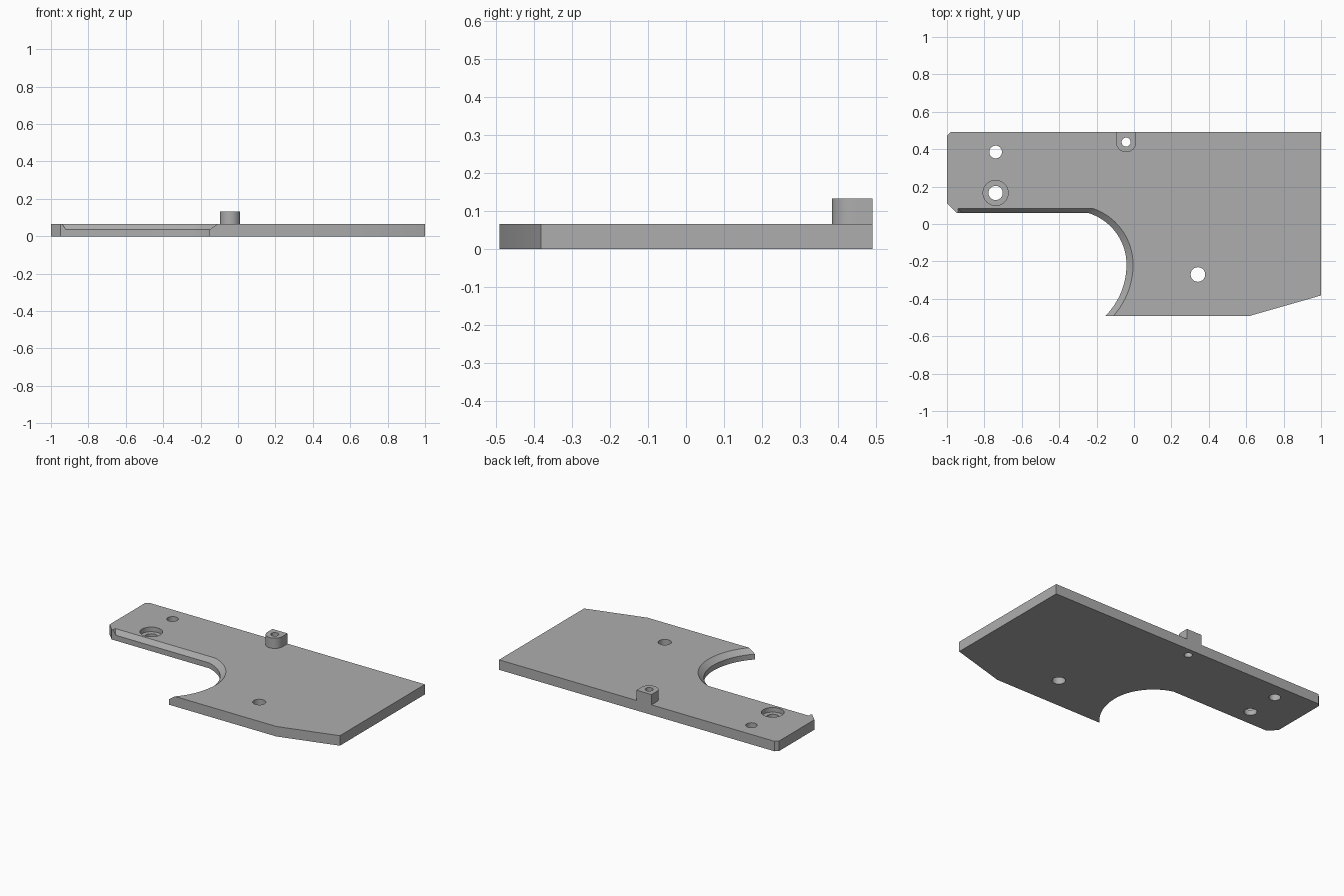
import bpy, bmesh, math

if "Cube" in bpy.data.objects:
    bpy.data.objects.remove(bpy.data.objects["Cube"], do_unlink=True)

THICK, BEVEL_Z, BOSS_TOP = 0.065, 0.035, 0.132
HALF_Y = 0.491

grey = bpy.data.materials.new("plain grey")
grey.use_nodes = True
grey.diffuse_color = (0.42, 0.42, 0.42, 1)
grey.node_tree.nodes["Principled BSDF"].inputs["Base Color"].default_value = (0.42, 0.42, 0.42, 1)


def loft(name, rings):
    """Closed solid through rings of (points, z), with equal point counts."""
    bm = bmesh.new()
    loops = [[bm.verts.new((x, y, z)) for x, y in pts] for pts, z in rings]
    n = len(loops[0])
    for low, high in zip(loops, loops[1:]):
        for i in range(n):
            j = (i + 1) % n
            bm.faces.new((low[i], low[j], high[j], high[i]))
    bm.faces.new(loops[0][::-1])
    bm.faces.new(loops[-1])
    bmesh.ops.remove_doubles(bm, verts=bm.verts, dist=1e-5)
    bmesh.ops.recalc_face_normals(bm, faces=bm.faces)
    mesh = bpy.data.meshes.new(name)
    bm.to_mesh(mesh)
    bm.free()
    mesh.materials.append(grey)
    obj = bpy.data.objects.new(name, mesh)
    bpy.context.collection.objects.link(obj)
    return obj


def arc(cx, cy, r, start, end, steps):
    return [(cx + r * math.cos(start + (end - start) * i / steps),
             cy + r * math.sin(start + (end - start) * i / steps))
            for i in range(steps + 1)]


def drill(target, x, y, r, z0, z1):
    """Cut a round hole from z0 to z1."""
    circle = arc(x, y, r, 0, math.tau, 40)[:-1]
    cutter = loft("hole_cutter", [(circle, z0), (circle, z1)])
    cutter.hide_render = True
    mod = target.modifiers.new("hole", "BOOLEAN")
    mod.operation, mod.solver, mod.object = "DIFFERENCE", "EXACT", cutter
    bpy.context.view_layer.objects.active = target
    bpy.ops.object.modifier_apply(modifier=mod.name)
    bpy.data.objects.remove(cutter, do_unlink=True)


def notch(right_x, edge_y, r_up, r_low):
    """Curved cut-out, from the front edge up to the straight arm edge."""
    cy = -0.217
    low = arc(right_x - r_low, cy, r_low, -math.asin((HALF_Y + cy) / r_low), 0, 16)
    up = arc(right_x - r_up, cy, r_up, 0, math.asin((edge_y - cy) / r_up), 20)
    return low + up[1:]


def outline(curve, bevel_start, bevel_corner):
    ends = [(-0.95, 0.06), (-1, 0.11), (-1, 0.472), (-0.98, HALF_Y),
            (1, HALF_Y), (1, -0.382), (0.62, -HALF_Y)]
    return curve + [bevel_start, bevel_corner] + ends


# Plate with a bevel along the notch and arm edge
lower = notch(-0.04, 0.06, 0.288, 0.39)
upper = notch(-0.005, 0.083, 0.317, 0.41)
base = outline(lower, (-0.92, 0.06), (-0.92, 0.06))
top = outline(upper, (-0.94, 0.083), (-0.94, 0.06))
plate = loft("plate", [(base, 0), (base, BEVEL_Z), (top, THICK)])

# Boss with a rounded front and a flat back
BX, BR = -0.042, 0.054
BY = 0.384 + BR
boss_shape = arc(BX, BY, BR, -math.pi, 0, 24) + [(BX + BR, HALF_Y), (BX - BR, HALF_Y)]
boss = loft("boss", [(boss_shape, THICK), (boss_shape, BOSS_TOP)])

# Through holes, the counterbore and the boss bore
for x, y, r in [(-0.74, 0.385, 0.034), (-0.74, 0.166, 0.038),
                (0.342, -0.27, 0.039), (BX, BY, 0.024)]:
    drill(plate, x, y, r, -0.1, 0.2)
drill(plate, -0.74, 0.166, 0.067, BEVEL_Z, 0.2)
drill(boss, BX, BY, 0.024, -0.1, 0.2)

# Smooth curved walls, keep edges sharp
for obj in (plate, boss):
    bpy.ops.object.select_all(action="DESELECT")
    obj.select_set(True)
    bpy.context.view_layer.objects.active = obj
    bpy.ops.object.shade_smooth_by_angle(angle=math.radians(20))
